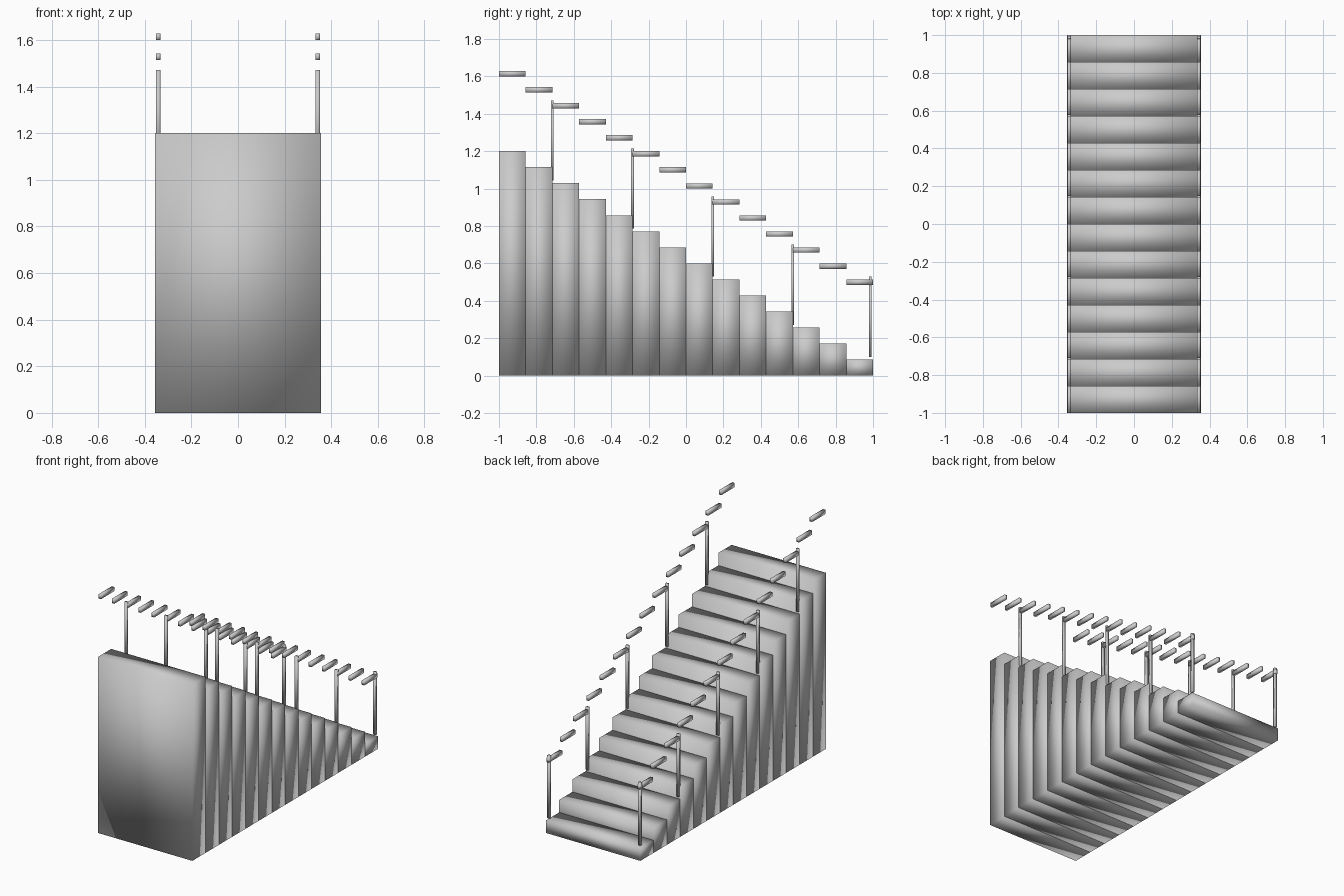
import bpy

if "Cube" in bpy.data.objects:
    bpy.data.objects.remove(bpy.data.objects["Cube"])

STEPS = 14
DEPTH = 2 / STEPS
RISE = 1.2 / STEPS
WIDTH = 0.712
RAIL_X = 0.3425


def block(name, center, size):
    bpy.ops.mesh.primitive_cube_add(size=1, location=center)
    ob = bpy.context.object
    ob.name = name
    ob.scale = size
    bpy.ops.object.transform_apply(location=False, rotation=False, scale=True)
    # the steps and bars carry soft, averaged normals
    bpy.ops.object.shade_smooth()
    return ob


def step_top(i):
    return RISE * (STEPS - i)


# Solid steps, tallest at the front, each with a rail segment on both sides
for i in range(STEPS):
    y = -1 + DEPTH * (i + 0.5)
    top = step_top(i)
    block(f"step_{i + 1}", (0, y, top / 2), (WIDTH, DEPTH, top))
    for side, label in ((-1, "left"), (1, "right")):
        block(f"handrail_{label}_{i + 1}", (side * RAIL_X, y, top + 0.414),
              (0.019, DEPTH, 0.0286))

# Posts at the front edge of every third step, plus one at the foot of the stair
posts = [(i, -1 + DEPTH * i) for i in range(2, STEPS, 3)]
posts = [p for p in posts if p[0] < STEPS] + []
foot = (STEPS - 1, 1 - 0.0143)
for n, (i, y) in enumerate(posts + [foot]):
    for side, label in ((-1, "left"), (1, "right")):
        block(f"post_{label}_{n + 1}", (side * RAIL_X, y, step_top(i) + 0.2286),
              (0.019, 0.0143, 0.4286))
